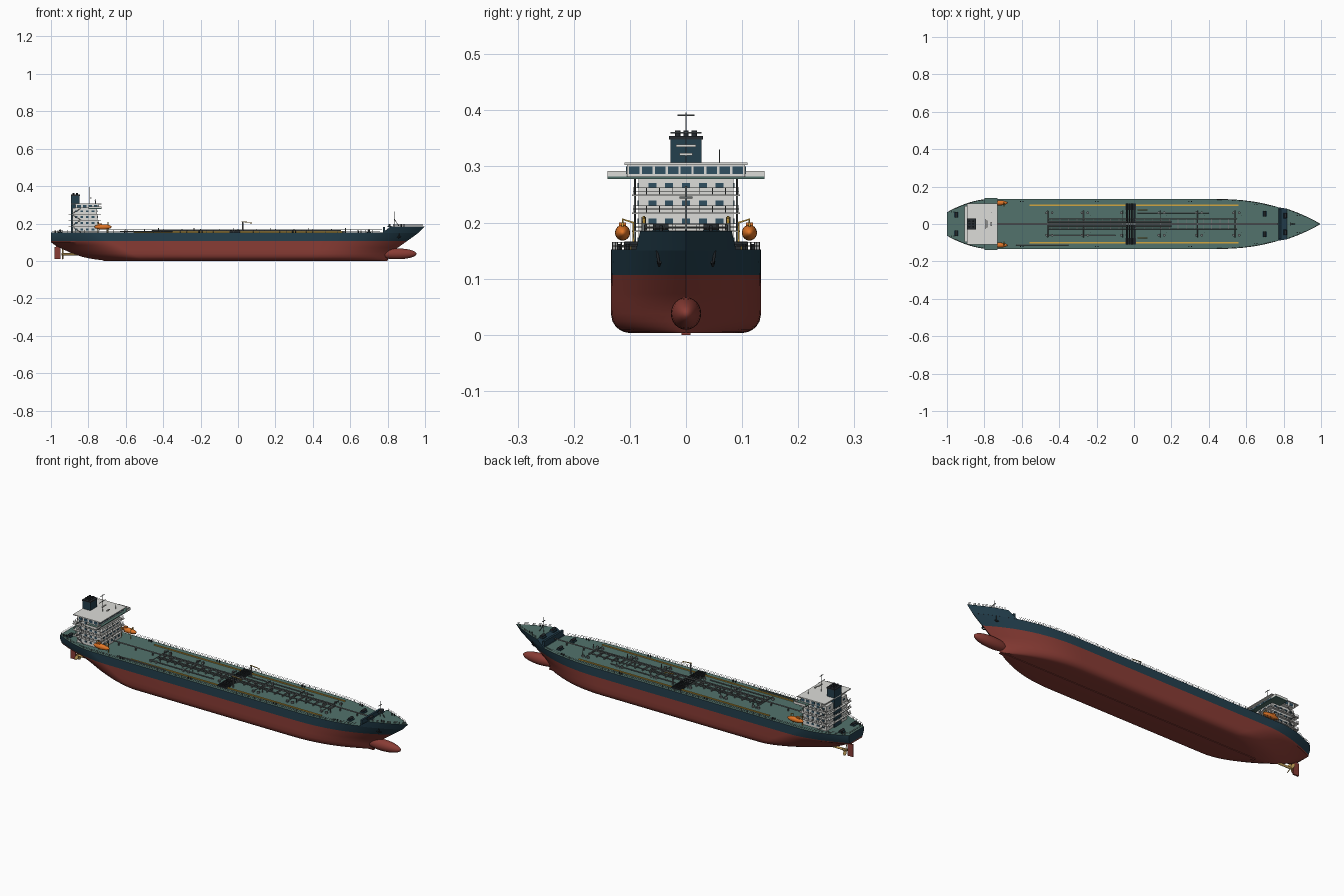
import bpy, bmesh, math
from mathutils import Matrix, Vector

if "Cube" in bpy.data.objects:
    bpy.data.objects.remove(bpy.data.objects["Cube"])

def mat(name, c):
    m = bpy.data.materials.new(name)
    m.diffuse_color = (*c, 1)
    m.use_nodes = True
    m.node_tree.nodes["Principled BSDF"].inputs["Base Color"].default_value = m.diffuse_color
    return m

RED, NAVY = mat("red", (.25, .045, .035)), mat("navy", (.017, .05, .075))
TEAL, WHITE = mat("teal", (.085, .17, .15)), mat("white", (.72, .72, .69))
ORANGE, YELLOW = mat("orange", (.75, .18, .02)), mat("yellow", (.65, .38, .05))
GREY, DARK = mat("steel", (.16, .18, .18)), mat("dark", (.02, .025, .03))
GLASS, BRASS = mat("glass", (.03, .08, .12)), mat("brass", (.55, .35, .1))
S = (-1, 1)

def finish(name, bm, mats, smooth=None):
    me = bpy.data.meshes.new(name)
    bmesh.ops.recalc_face_normals(bm, faces=bm.faces)
    bm.to_mesh(me)
    bm.free()
    for m in mats:
        me.materials.append(m)
    ob = bpy.data.objects.new(name, me)
    bpy.context.collection.objects.link(ob)
    if smooth:
        bpy.ops.object.select_all(action='DESELECT')
        ob.select_set(True)
        bpy.context.view_layer.objects.active = ob
        bpy.ops.object.shade_smooth_by_angle(angle=math.radians(smooth))
    return ob

def boxes(name, items, m):
    """Each item is (x0, x1, y0, y1, z0, z1)."""
    bm = bmesh.new()
    for x0, x1, y0, y1, z0, z1 in items:
        M = Matrix.Translation(((x0+x1)/2, (y0+y1)/2, (z0+z1)/2)) @ Matrix.Diagonal((x1-x0, y1-y0, z1-z0, 1))
        bmesh.ops.create_cube(bm, size=1, matrix=M)
    return finish(name, bm, [m])

def tubes(name, paths, r, m, res=1):
    cu = bpy.data.curves.new(name, 'CURVE')
    cu.dimensions, cu.bevel_depth, cu.bevel_resolution, cu.use_fill_caps = '3D', r, res, True
    for p in paths:
        sp = cu.splines.new('POLY')
        sp.points.add(len(p) - 1)
        for q, co in zip(sp.points, p):
            q.co = (*co, 1)
    cu.materials.append(m)
    ob = bpy.data.objects.new(name, cu)
    bpy.context.collection.objects.link(ob)
    return ob

def ellipsoids(name, items, m):
    """Each item is (centre, radii)."""
    bm = bmesh.new()
    for c, r in items:
        bmesh.ops.create_uvsphere(bm, u_segments=24, v_segments=14, radius=1,
            matrix=Matrix.Translation(c) @ Matrix.Diagonal((*r, 1)) @ Matrix.Rotation(math.pi/2, 4, 'Y'))
    return finish(name, bm, [m], 40)

def lerp(tab, z):
    for (a, va), (b, vb) in zip(tab, tab[1:]):
        if z <= b:
            return va + (vb - va) * max(0, (z - a) / (b - a))
    return tab[-1][1]

# Hull form: end profiles and half breadth at any height
STEM = [(.003, .80), (.05, .825), (.1, .895), (.15, .965), (.187, 1)]
STERN = [(.003, -.72), (.012, -.79), (.03, -.865), (.06, -.93), (.085, -.98), (.1, -1)]
TRANSOM = [(.06, 0), (.085, .12), (.1, .36), (.13, .47)]
def half(x, z):
    r = .035
    b = .134 if z > r else .099 + math.sqrt(max(0, r*r - (r - z + .003)**2))
    xb, xs, x0 = lerp(STEM, z), lerp(STERN, z), lerp([(0, -.5), (.1, -.68), (.15, -.77)], z)
    if x > .4:
        return b * max(0, 1 - ((x - .4) / (xb - .4))**lerp([(0, 2.2), (.15, 2.6)], z))
    if x < x0:
        return b * (1 - (1 - lerp(TRANSOM, z)) * min(1, (x0 - x) / (x0 - xs))**1.8)
    return b

def shell(name, levels, cols, deck_mat):
    """Loft waterlines into a closed mirrored shell; cols(z) gives x positions."""
    bm = bmesh.new()
    g = [[[bm.verts.new((x, s*half(x, z), z)) for x in cols(z)] for z in levels] for s in S]
    n = len(g[0][0])
    for i in range(n - 1):
        for row, mi in ((0, 0), (-1, 2)):
            bm.faces.new([g[0][row][i], g[0][row][i+1], g[1][row][i+1], g[1][row][i]]).material_index = mi
        for k in range(len(levels) - 1):
            for a in g:
                f = bm.faces.new([a[k][i], a[k][i+1], a[k+1][i+1], a[k+1][i]])
                f.material_index = int(levels[k] > .105)
    for k in range(len(levels) - 1):
        for e in (0, n - 1):
            f = bm.faces.new([g[0][k][e], g[1][k][e], g[1][k+1][e], g[0][k+1][e]])
            f.material_index = int(levels[k] > .105)
    bmesh.ops.remove_doubles(bm, verts=bm.verts, dist=1e-5)
    bmesh.ops.dissolve_degenerate(bm, edges=bm.edges, dist=1e-6)
    return finish(name, bm, [RED, NAVY, deck_mat], 30)

def hull_cols(z):
    xb, xs, x0 = lerp(STEM, z), lerp(STERN, z), lerp([(0, -.5), (.1, -.68), (.15, -.77)], z)
    return [xs + (x0 - xs)*i/14 for i in range(15)] + [-.2, .1] + [.4 + (xb - .4)*i/18 for i in range(19)]
shell("hull", [.003, .005, .009, .015, .024, .038, .06, .073, .085, .1, .107, .13, .152], hull_cols, TEAL)
def fore_cols(z):
    a = lerp([(.15, .77), (.187, .82)], z)
    return [a + (lerp(STEM, z) - a)*i/12 for i in range(13)]
shell("forecastle", [.15, .165, .185], fore_cols, TEAL)
boxes("keel_bar", [(-.72, .8, -.008, .008, 0, .004)], RED)
ellipsoids("bulbous_bow", [((.85, 0, .038), (.105, .027, .029))], RED)
boxes("breakwater", [(.775, .785, -.08, .08, .15, .182)], NAVY)

# Rudder, shaft and propeller
boxes("rudder", [(-.982, -.95, -.004, .004, .01, .075), (-.972, -.962, -.003, .003, .07, .1)], RED)
tubes("propeller_shaft", [[(-.84, 0, .036), (-.945, 0, .036)]], .006, BRASS, 3)
bm = bmesh.new()
for k in range(4):
    M = Matrix.Translation((-.937, 0, .036)) @ Matrix.Rotation(k*math.pi/2 + .4, 4, 'X') @ Matrix.Translation((0, 0, .016)) \
        @ Matrix.Rotation(.6, 4, 'Z') @ Matrix.Diagonal((.002, .009, .014, 1))
    bmesh.ops.create_uvsphere(bm, u_segments=12, v_segments=8, radius=1, matrix=M)
finish("propeller_blades", bm, [BRASS], 40)

# Accommodation block: tiers, deck plates, windows
Z = [.152, .186, .218, .25, .282]
boxes("house_tiers", [(-.885, -.742 - .004*i, -.085, .085, Z[i], Z[i+1]) for i in range(4)], WHITE)
boxes("house_decks", [(-.905, -.733, -.096, .096, z - .003, z) for z in Z[1:4]], WHITE)
boxes("bridge", [(-.87, -.745, -.105, .105, .282, .304)], WHITE)
boxes("bridge_roof", [(-.892, -.73, -.11, .11, .303, .307)], WHITE)
boxes("bridge_wings", [(-.8, -.73, -.14, .14, .278, .282)], TEAL)
boxes("wing_dodgers", [(-.8 + a, -.73 - b, min(s*u, s*v), max(s*u, s*v), .28, .292)
      for s in S for a, b, u, v in ((0, 0, .138, .14), (.068, 0, .106, .14))], WHITE)
wins = [(-.756, -.74 - .004*i, y - .007, y + .007, Z[i] + .012, Z[i] + .021)
        for i in range(4) for y in (-.06, -.03, 0, .03, .06)]
wins += [(x - .007, x + .007, -.0865, .0865, z + .012, z + .021)
         for z in Z[:4] for x in (-.865, -.835, -.805, -.775)]
wins += [(-.8865, -.88, y - .007, y + .007, z + .012, z + .021) for z in Z[:4] for y in (-.06, -.02, .02, .06)]
wins += [(-.75, -.7435, y - .0095, y + .0095, .287, .3) for y in [-.092 + .023*i for i in range(9)]]
wins += [(x - .01, x + .01, -.1065, .1065, .287, .3) for x in (-.85, -.82, -.79, -.76)]
boxes("windows", wins, GLASS)

# Funnel with exhaust pipes
boxes("funnel", [(-.892, -.847, -.028, .028, .152, .35)], NAVY)
boxes("funnel_cap", [(-.894, -.845, -.03, .03, .348, .354)], DARK)
tubes("exhaust_pipes", [[(x, y, .35), (x, y, .364)] for x in (-.88, -.86) for y in (-.015, 0, .015)], .005, DARK, 3)

# Masts and antennas
tubes("main_mast", [[(-.795, 0, .305), (-.795, 0, .396)], [(-.795, -.015, .391), (-.795, .015, .391)],
      [(-.795, -.028, .36), (-.795, .028, .36)]], .0015, GREY)
boxes("radar_scanners", [(-.79, -.784, -.018, .018, .335, .339), (-.766, -.76, -.012, .012, .32, .324)], WHITE)
tubes("antennas", [[(-.763, 0, .305), (-.763, 0, .32)], [(-.76, .06, .305), (-.76, .06, .33)]], .001, GREY)
tubes("fore_mast", [[(.835, 0, .18), (.835, 0, .265)], [(.835, -.012, .245), (.835, .012, .245)],
      [(.86, 0, .186), (.835, 0, .225)]], .002, GREY)

# Lifeboats with davits
ellipsoids("lifeboats", [((-.722, s*.113, .182), (.046, .0135, .014)) for s in S], ORANGE)
boxes("lifeboat_canopies", [(-.748, -.728, s*.113 - .006, s*.113 + .006, .19, .2) for s in S], ORANGE)
tubes("davits", [[(x, s*.094, .152), (x, s*.094, .2), (x, s*.113, .206), (x, s*.113, .19)]
      for s in S for x in (-.75, -.695)], .0022, YELLOW)

# Railings: posts plus two wires along a path
rails = []
def rail(path, h, step=.035):
    for t in (.5, 1):
        rails.append([(x, y, z + h*t) for x, y, z in path])
    for a, b in zip(path, path[1:]):
        a, b = Vector(a), Vector(b)
        k = max(1, round((b - a).length / step))
        for i in range(k):
            p = a.lerp(b, i / k)
            rails.append([p, p + Vector((0, 0, h))])
xs = [-.995, -.97, -.94, -.91, -.87, -.82, -.77, .4, .5, .6, .68, .76]
for s in S:
    rail([(x, s*(half(x, .152) - .003), .152) for x in xs], .013)
    rail([(x, s*max(0, half(x, .185) - .003), .185) for x in (.83, .88, .92, .96, .99)], .011)
rail([(-.995, -.06, .152), (-.995, .06, .152)], .013)
for z in Z[1:4]:
    rail([(-.735, .094, z), (-.903, .094, z), (-.903, -.094, z), (-.735, -.094, z), (-.735, .094, z)], .012, .025)
tubes("railings", rails, .0007, GREY, 0)

# Outside stairs on the house
tubes("house_stairs", [[(-.89 if i % 2 else -.84, s*.091, Z[i]), (-.84 if i % 2 else -.89, s*.091, Z[i+1])]
      for s in S for i in range(4)], .002, GREY)

# Cargo deck: side lines, pipes, catwalk, manifold
boxes("yellow_side_lines", [(-.56, .56, s*.1 - .003, s*.1 + .003, .152, .157) for s in S], YELLOW)
long = [[(-.46, y, .162), (x1, y, .162)] for y, x1 in ((.026, .55), (-.026, .55), (.012, .2), (-.012, .2))]
long += [[(-.46, -.062, .158), (-.1, -.062, .158)], [(.02, .06, .158), (.4, .06, .158)], [(-.63, -.112, .158), (-.35, -.112, .158)]]
tubes("cargo_pipes", long, .0028, GREY, 2)
TX = (-.46, -.27, -.06, .14, .34, .54)
tubes("cross_pipes", [[(x, -.07, .154), (x, -.07, .161), (x, .07, .161), (x, .07, .154)] for x in TX], .002, GREY)
boxes("pipe_supports", [(x - .002, x + .002, -.03, .03, .152, .16) for x in [-.44 + .045*i for i in range(23)]], GREY)
boxes("catwalk", [(-.73, .77, -.005, .005, .168, .17)] +
      [(x - .002, x + .002, -.004, .004, .152, .168) for x in [-.7 + .1*i for i in range(15)]], GREY)
tubes("manifold", [[(x, -.11, .163), (x, .11, .163)] for x in (-.036, -.024, -.012, 0)], .0035, DARK, 2)
boxes("manifold_trays", [(-.045, .01, min(s*.075, s*.11), max(s*.075, s*.11), .152, .158) for s in S]
      + [(-.042, -.038, -.1, .1, .152, .162), (.003, .007, -.1, .1, .152, .162)], DARK)
tubes("tank_hatches", [[(x + d, s*.06, .152), (x + d, s*.06, .161)] for x in TX for s in S for d in (-.008, .022)], .007, GREY, 3)
tubes("tank_vents", [[(x + .035, s*.045, .152), (x + .035, s*.045, .175)] for x in TX for s in S], .0018, GREY)

# Hose cranes amidships
tubes("crane_posts", [[(.025, s*.075, .152), (.025, s*.075, .21)] for s in S], .004, GREY, 2)
tubes("crane_jibs", [[(.02, s*.075, .21), (.07, s*.075, .206), (.07, s*.075, .198)] for s in S], .0025, YELLOW)

# Mooring gear fore and aft
spots = [(x, s*y, z) for s in S for x, y, z in ((.81, .045, .183), (-.95, .05, .152), (.7, .055, .152))]
tubes("winch_drums", [[(x, y - .014, z + .009), (x, y + .014, z + .009)] for x, y, z in spots], .007, DARK, 3)
boxes("winch_bases", [(x - .012, x + .012, y - .015, y + .015, z - .002, z + .004) for x, y, z in spots], NAVY)
boll = [(x, s*(half(x, z) - .014), z) for s in S for x, z in ((-.97, .152), (-.6, .152), (-.2, .152), (.3, .152), (.65, .152), (.88, .185))]
tubes("bollards", [[(x + d, y, z), (x + d, y, z + .01)] for x, y, z in boll for d in (-.007, .007)], .003, DARK, 2)

# Anchors on the bow
tubes("anchors", [p for s in S for y in [s*(half(.86, .14) + .002)] for p in
      ([(.865, y, .15), (.86, y - s*.004, .125)], [(.85, y - s*.002, .13), (.86, y - s*.004, .123), (.872, y - s*.006, .13)])], .0025, DARK)
